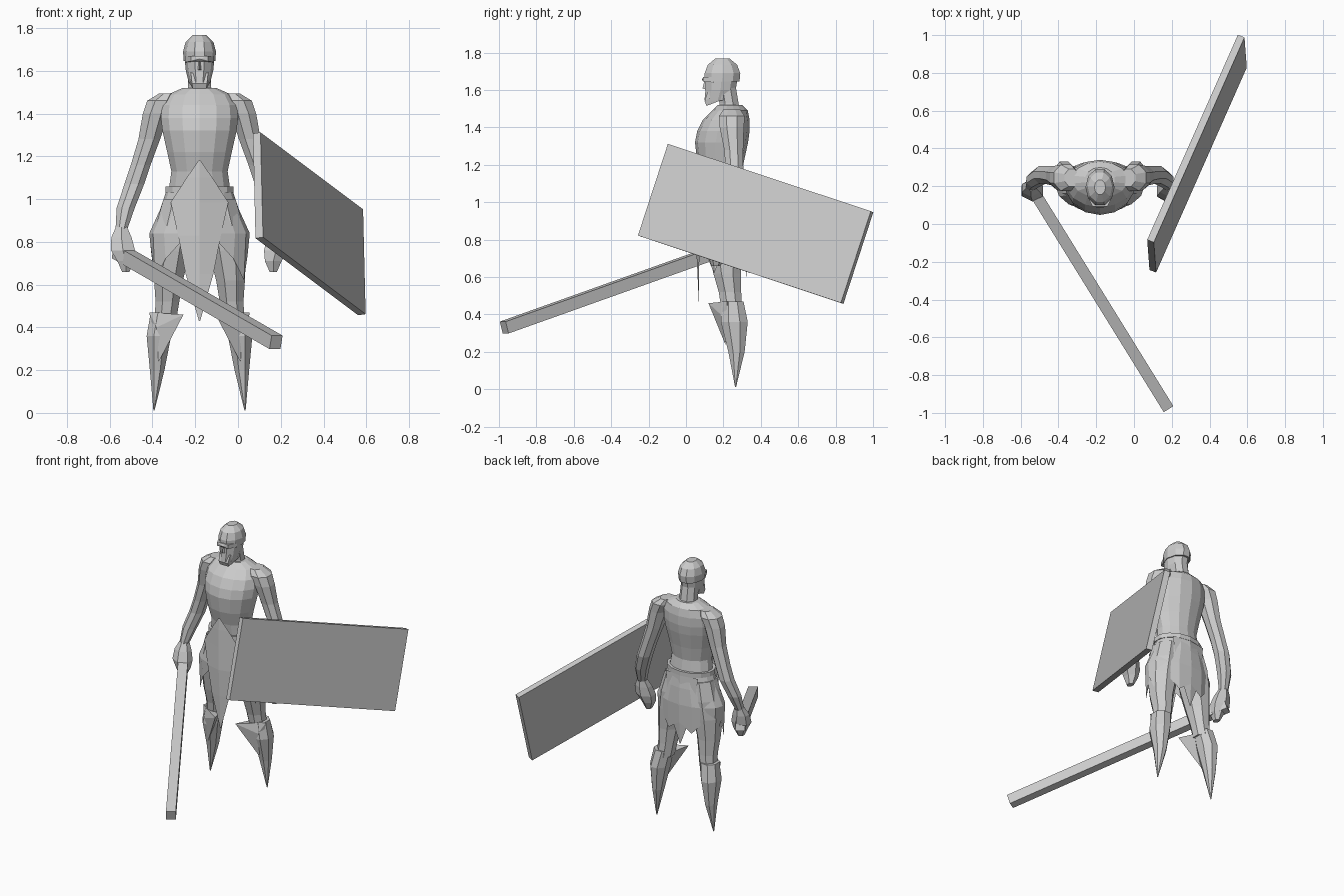
import bpy, bmesh, math
from mathutils import Vector

if "Cube" in bpy.data.objects:
    bpy.data.objects.remove(bpy.data.objects["Cube"])

CX = -0.18  # body centre line
grey = bpy.data.materials.new("plain grey")
grey.diffuse_color = (0.6, 0.6, 0.6, 1)
grey.use_nodes = True
grey.node_tree.nodes["Principled BSDF"].inputs["Base Color"].default_value = grey.diffuse_color


def make(name, bm, shift=CX):
    bmesh.ops.remove_doubles(bm, verts=bm.verts, dist=0.0005)
    bmesh.ops.recalc_face_normals(bm, faces=bm.faces)
    bmesh.ops.translate(bm, verts=bm.verts, vec=(shift, 0, 0))
    me = bpy.data.meshes.new(name)
    bm.to_mesh(me)
    bm.free()
    me.materials.append(grey)
    ob = bpy.data.objects.new(name, me)
    bpy.context.collection.objects.link(ob)
    return ob


def loft(name, rings, n=8, s=1, turn=0.5):
    """Skin horizontal rings (x, y, z, rx, ry); s=-1 mirrors across the body."""
    bm = bmesh.new()
    loops = []
    for x, y, z, rx, ry in rings:
        ang = [2 * math.pi * (i + turn) / n for i in range(n)]
        loops.append([bm.verts.new((s * (x + rx * math.cos(a)), y + ry * math.sin(a), z)) for a in ang])
    for a, b in zip(loops, loops[1:]):
        for i in range(n):
            j = (i + 1) % n
            bm.faces.new((a[i], a[j], b[j], b[i]))
    bm.faces.new(loops[0])
    bm.faces.new(loops[-1])
    return make(name, bm)


def hull(name, pts, s=1, shift=CX):
    bm = bmesh.new()
    for x, y, z in pts:
        bm.verts.new((s * x, y, z))
    r = bmesh.ops.convex_hull(bm, input=bm.verts)
    bmesh.ops.delete(bm, geom=[v for v in r["geom_interior"] if isinstance(v, bmesh.types.BMVert)], context='VERTS')
    bmesh.ops.dissolve_limit(bm, angle_limit=0.01, verts=bm.verts, edges=bm.edges)
    return make(name, bm, shift)


def block(name, corner, u, v, w):
    """Box from a corner and three edge vectors, in world space."""
    c = Vector(corner)
    pts = [c + a * u + b * v + d * w for a in (0, 1) for b in (0, 1) for d in (0, 1)]
    return hull(name, pts, 1, 0)


def cloth(name, rows):
    """Folded pointed cloth: rows of (half width, y at middle, y at edge, z)."""
    bm = bmesh.new()
    vs = [[bm.verts.new((k * h, ym if k == 0 else ye, z)) for k in (-1, 0, 1)] for h, ym, ye, z in rows]
    for a, b in zip(vs, vs[1:]):
        for i in (0, 1):
            bm.faces.new((a[i], a[i + 1], b[i + 1], b[i]))
    return make(name, bm)


# torso, neck
loft("torso", [(0, .2, .97, .15, .11), (0, .2, 1.06, .145, .105), (0, .19, 1.13, .135, .105),
               (0, .185, 1.22, .155, .125), (0, .19, 1.32, .178, .142), (0, .2, 1.38, .185, .14),
               (0, .215, 1.44, .18, .125), (0, .235, 1.49, .15, .095), (0, .235, 1.52, .08, .065)], 14)
loft("neck", [(0, .235, 1.47, .068, .06), (0, .23, 1.53, .058, .055), (0, .215, 1.62, .055, .055)], 8)

# head with helmet cap, brow, nose and beard
loft("head", [(0, .17, 1.545, .05, .075), (0, .185, 1.6, .064, .085), (0, .19, 1.66, .07, .09)], 10, turn=0)
loft("helmet_cap", [(0, .193, 1.645, .074, .098), (0, .195, 1.69, .077, .1),
                    (0, .195, 1.735, .065, .082), (0, .195, 1.768, .03, .04)], 10, turn=0)
hull("brow", [(k * .068, .15, z) for k in (-1, 1) for z in (1.64, 1.67)]
     + [(k * .04, .092, z) for k in (-1, 1) for z in (1.645, 1.67)] + [(0, .085, 1.655)])
hull("nose", [(0, .1, 1.655), (-.014, .115, 1.6), (.014, .115, 1.6), (0, .088, 1.608), (0, .13, 1.65)])
hull("beard", [(k * x, y, z) for k in (-1, 1) for x, y, z in
               [(.035, .1, 1.54), (.04, .115, 1.59), (.06, .19, 1.6), (.05, .2, 1.55), (.032, .11, 1.515)]])

# belt and jagged skirt
loft("belt", [(0, .2, 1.03, .163, .122), (0, .2, 1.06, .163, .122)], 14)
hem = [.86, .8, .72, .62, .74, .62, .74, .66, .72]
bm = bmesh.new()
N = 16
levels = [(1.04, .155, .115), (.95, .185, .128), (.84, .235, .135), (None, .225, .13)]
grid = []
for z, rx, ry in levels:
    row = []
    for i in range(N):
        a = 2 * math.pi * i / N
        zz = min(hem[min(i, N - i)], .83) if z is None else z
        row.append(bm.verts.new((rx * math.sin(a), .2 - ry * math.cos(a), zz)))
    grid.append(row)
for a, b in zip(grid, grid[1:]):
    for i in range(N):
        if b is grid[-1] and i in (0, N - 1):
            continue  # front opening
        j = (i + 1) % N
        bm.faces.new((a[i], a[j], b[j], b[i]))
make("skirt", bm)
cloth("front_loincloth", [(.005, .055, .055, 1.18), (.06, .05, .07, 1.1), (.135, .05, .09, .985),
                          (.1, .05, .075, .83), (.065, .06, .07, .65), (.003, .07, .07, .43)])
cloth("back_loincloth", [(.12, .32, .3, 1.03), (.1, .335, .31, .85), (.06, .33, .32, .72), (.003, .32, .32, .57)])

# limbs, mirrored left and right
for s, side in ((1, "left"), (-1, "right")):
    loft(side + "_arm", [(.15, .245, 1.495, .04, .05), (.18, .245, 1.46, .07, .075), (.205, .245, 1.4, .065, .07),
                         (.235, .255, 1.28, .055, .055), (.275, .26, 1.16, .05, .05), (.305, .26, 1.07, .05, .05),
                         (.345, .235, .96, .046, .045), (.365, .205, .86, .03, .03)], 8, s)
    loft(side + "_hand", [(.365, .205, .87, .03, .03), (.365, .19, .82, .055, .045), (.358, .175, .76, .065, .055),
                          (.345, .165, .71, .045, .045), (.345, .16, .66, .02, .025)], 6, s)
    loft(side + "_thigh", [(.09, .2, 1.0, .085, .1), (.115, .205, .88, .095, .11), (.13, .21, .76, .095, .1),
                           (.145, .22, .62, .073, .08), (.15, .235, .52, .06, .065), (.16, .245, .43, .055, .06)], 8, s)
    # greave tapering to a pointed foot, with a knee spike
    loft(side + "_greave", [(.17, .25, .47, .063, .062), (.19, .258, .36, .062, .078),
                            (.198, .27, .2, .037, .047), (.213, .265, .012, .003, .003)], 8, s)
    hull(side + "_knee_spike", [(.235, .22, .47), (.075, .12, .46), (.12, .25, .45), (.2, .185, .4), (.19, .21, .24)], s)

# sword: plain square beam gripped in the right hand
p, q = Vector((-.56, .22, .755)), Vector((.178, -.972, .33))
d = q - p
across = d.cross(Vector((0, 0, 1))).normalized() * .06
up = across.cross(d).normalized() * .066
block("sword", p - across / 2 - up / 2, d, across, up)

# shield: tilted slab on the left arm
u = Vector((.48, 1.085, -.36))
v = Vector((.012, -.16, -.49))
w = u.cross(v).normalized() * .038
block("shield", (.105, -.097, 1.312), u, v, w)
